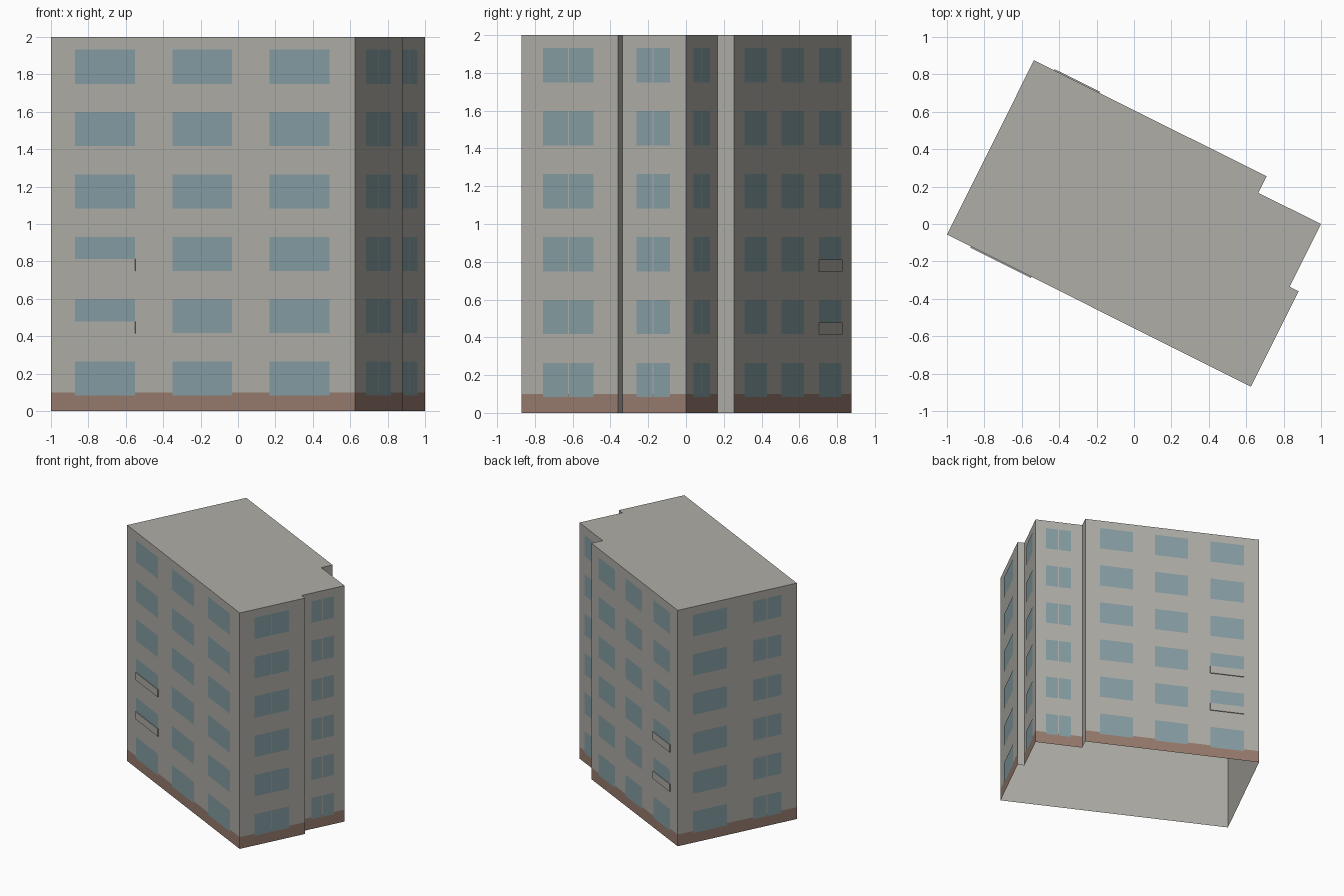
import bpy, bmesh
from mathutils import Vector

cube = bpy.data.objects.get("Cube")
if cube:
    bpy.data.objects.remove(cube, do_unlink=True)


def material(name, r, g, b):
    m = bpy.data.materials.new(name)
    m.use_nodes = True
    m.diffuse_color = (r, g, b, 1)
    m.node_tree.nodes["Principled BSDF"].inputs["Base Color"].default_value = (r, g, b, 1)
    return m


plaster = material("plaster grey", 0.43, 0.42, 0.385)
brick = material("plinth brown", 0.31, 0.2, 0.155)
glass = material("window blue", 0.235, 0.34, 0.37)

HEIGHT, FLOORS, STOREY = 2.0, 6, 1 / 3
SILL, WINDOW_H, PLINTH_H, PANEL_H = 0.083, 0.182, 0.1, 0.063
UP = Vector((0, 0, 1))

# Footprint corners, anticlockwise from the left corner
corners = [Vector(p) for p in (
    (-1, -0.056, 0), (0.625, -0.87, 0), (0.88, -0.36, 0), (0.832, -0.335, 0),
    (1, 0, 0), (0.665, 0.166, 0), (0.709, 0.255, 0), (-0.535, 0.875, 0))]


def finish(name, bm, mat):
    mesh = bpy.data.meshes.new(name)
    bm.to_mesh(mesh)
    bm.free()
    mesh.materials.append(mat)
    ob = bpy.data.objects.new(name, mesh)
    bpy.context.collection.objects.link(ob)
    return ob


def plate(bm, wall, t0, t1, z0, z1, offset):
    """Rectangle lying just outside a wall, t measured along it from 0 to 1."""
    a, b = corners[wall], corners[(wall + 1) % len(corners)]
    out = (b - a).cross(UP).normalized() * offset
    pts = [a.lerp(b, t) + out + UP * z
           for t, z in ((t0, z0), (t1, z0), (t1, z1), (t0, z1))]
    return bm.faces.new([bm.verts.new(p) for p in pts])


# Walls and flat roof, open underneath
bm = bmesh.new()
low = [bm.verts.new(p) for p in corners]
high = [bm.verts.new(p + UP * HEIGHT) for p in corners]
for i in range(len(corners)):
    j = (i + 1) % len(corners)
    bm.faces.new((low[i], low[j], high[j], high[i]))
bm.faces.new(high)
finish("walls_and_roof", bm, plaster)

# Window columns on each main wall
columns = {
    0: [(0.08, 0.277), (0.4, 0.597), (0.72, 0.917)],       # front
    1: [(0.225, 0.483), (0.493, 0.75)],                    # right, front part
    3: [(0.22, 0.476), (0.49, 0.75)],                      # right, back part
    4: [(0.22, 0.481), (0.495, 0.755)],                    # back, recessed part
    6: [(0.083, 0.275), (0.4, 0.592), (0.72, 0.913)],      # back
    7: [(0.126, 0.412), (0.63, 0.743), (0.751, 0.87)],     # left
}

plinth, windows = bmesh.new(), bmesh.new()
for wall, spans in columns.items():
    plate(plinth, wall, 0, 1, 0, PLINTH_H, 0.0012)
    for t0, t1 in spans:
        for floor in range(FLOORS):
            z = SILL + floor * STOREY
            plate(windows, wall, t0, t1, z, z + WINDOW_H, 0.0025)
finish("plinth", plinth, brick)
finish("windows", windows, glass)

# Thin panels over the lower part of four windows
panels = bmesh.new()
for wall, column in ((0, 0), (6, 2)):
    t0, t1 = columns[wall][column]
    for floor in (1, 2):
        z = SILL + floor * STOREY
        plate(panels, wall, t0 - 0.001, t1 + 0.001, z - 0.001, z + PANEL_H, 0)
ob = finish("window_panels", panels, plaster)
solid = ob.modifiers.new("thickness", 'SOLIDIFY')
solid.thickness = 0.007
solid.offset = 1
